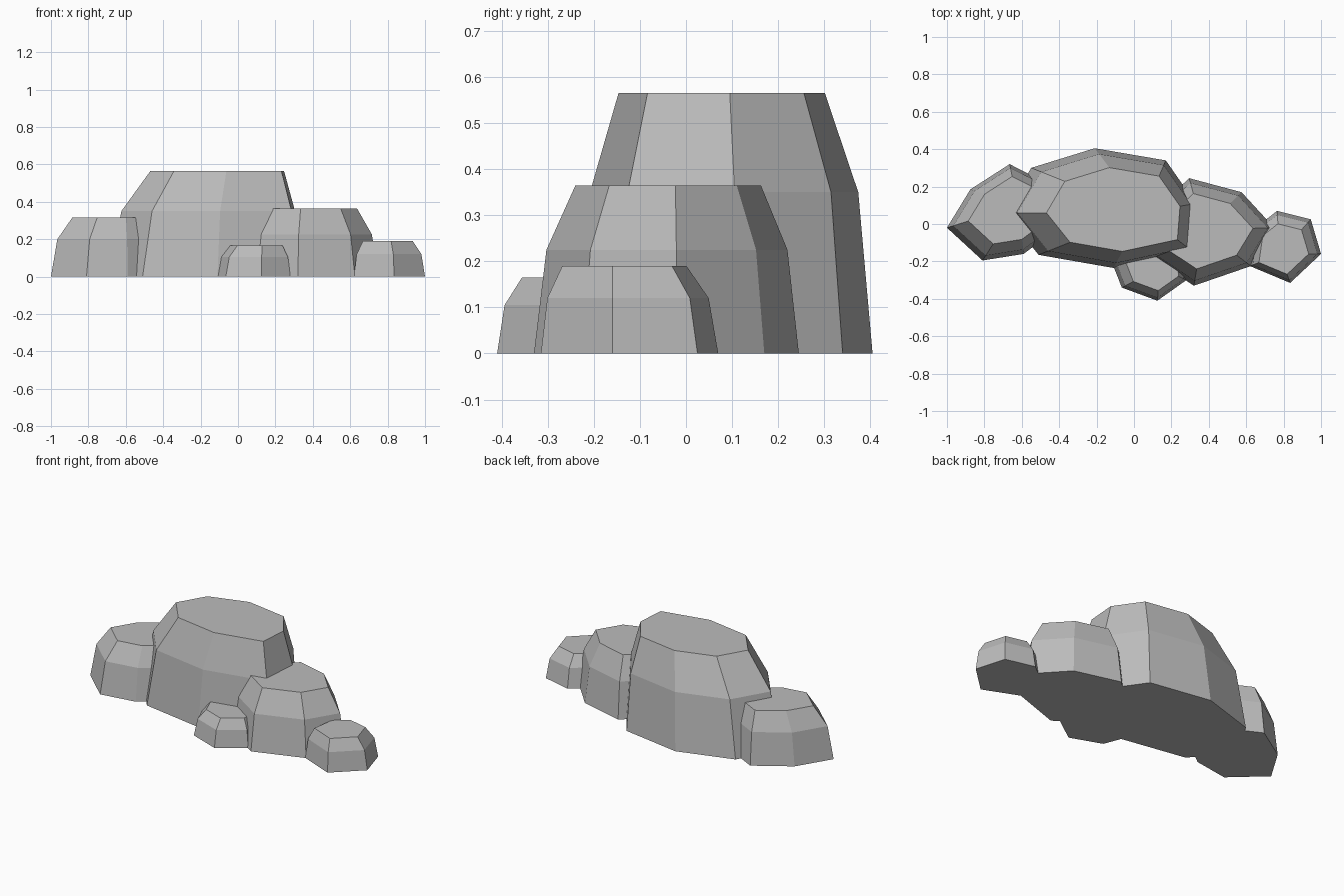
import bpy
import bmesh

cube = bpy.data.objects.get("Cube")
if cube:
    bpy.data.objects.remove(cube, do_unlink=True)

# Single stone colour
stone = bpy.data.materials.new("stone_grey")
stone.use_nodes = True
grey = (0.5, 0.5, 0.5, 1)
stone.diffuse_color = grey
shader = next(n for n in stone.node_tree.nodes if n.type == 'BSDF_PRINCIPLED')
shader.inputs["Base Color"].default_value = grey
shader.inputs["Roughness"].default_value = 0.9

SHOULDER_SCALE = 0.91
TOP_SCALE = 0.7


def add_rock(name, outline, centre, shoulder, height):
    """Loft a ground outline through a shoulder ring to a flat top."""
    bm = bmesh.new()
    cx, cy = centre
    rings = []
    for z, scale in ((0, 1), (shoulder, SHOULDER_SCALE), (height, TOP_SCALE)):
        rings.append([bm.verts.new((cx + (x - cx) * scale, cy + (y - cy) * scale, z))
                      for x, y in outline])
    count = len(outline)
    for low, high in zip(rings, rings[1:]):
        for i in range(count):
            j = (i + 1) % count
            bm.faces.new((low[i], low[j], high[j], high[i]))
    bm.faces.new(rings[-1])
    bm.faces.new(rings[0][::-1])
    bmesh.ops.recalc_face_normals(bm, faces=bm.faces)
    mesh = bpy.data.meshes.new(name)
    bm.to_mesh(mesh)
    bm.free()
    mesh.materials.append(stone)
    rock = bpy.data.objects.new(name, mesh)
    bpy.context.scene.collection.objects.link(rock)
    return rock


# Large central boulder
add_rock("main_boulder",
         [(-.69, .06), (-.51, -.165), (-.11, -.235), (.31, -.145),
          (.33, .11), (.17, .34), (-.21, .405), (-.55, .3)],
         centre=(.05, .06), shoulder=.35, height=.565)

# Boulder at the right end
add_rock("right_boulder",
         [(-1, -.02), (-.81, -.195), (-.59, -.16), (-.47, -.07),
          (-.45, .21), (-.665, .32), (-.875, .185)],
         centre=(-.62, .1), shoulder=.2, height=.315)

# Medium boulder on the left
add_rock("left_boulder",
         [(.1, -.185), (.32, -.33), (.625, -.225), (.75, -.02),
          (.575, .17), (.295, .245), (.14, .1)],
         centre=(.37, -.03), shoulder=.225, height=.365)

# Low rock at the left end
add_rock("left_end_rock",
         [(.62, -.225), (.835, -.315), (1, -.16), (.945, .025),
          (.765, .07), (.65, -.02)],
         centre=(.78, -.16), shoulder=.12, height=.19)

# Small rock in front
add_rock("front_rock",
         [(-.12, -.2), (-.065, -.34), (.125, -.41), (.28, -.3),
          (.27, -.16), (.05, -.1)],
         centre=(.14, -.23), shoulder=.105, height=.165)
